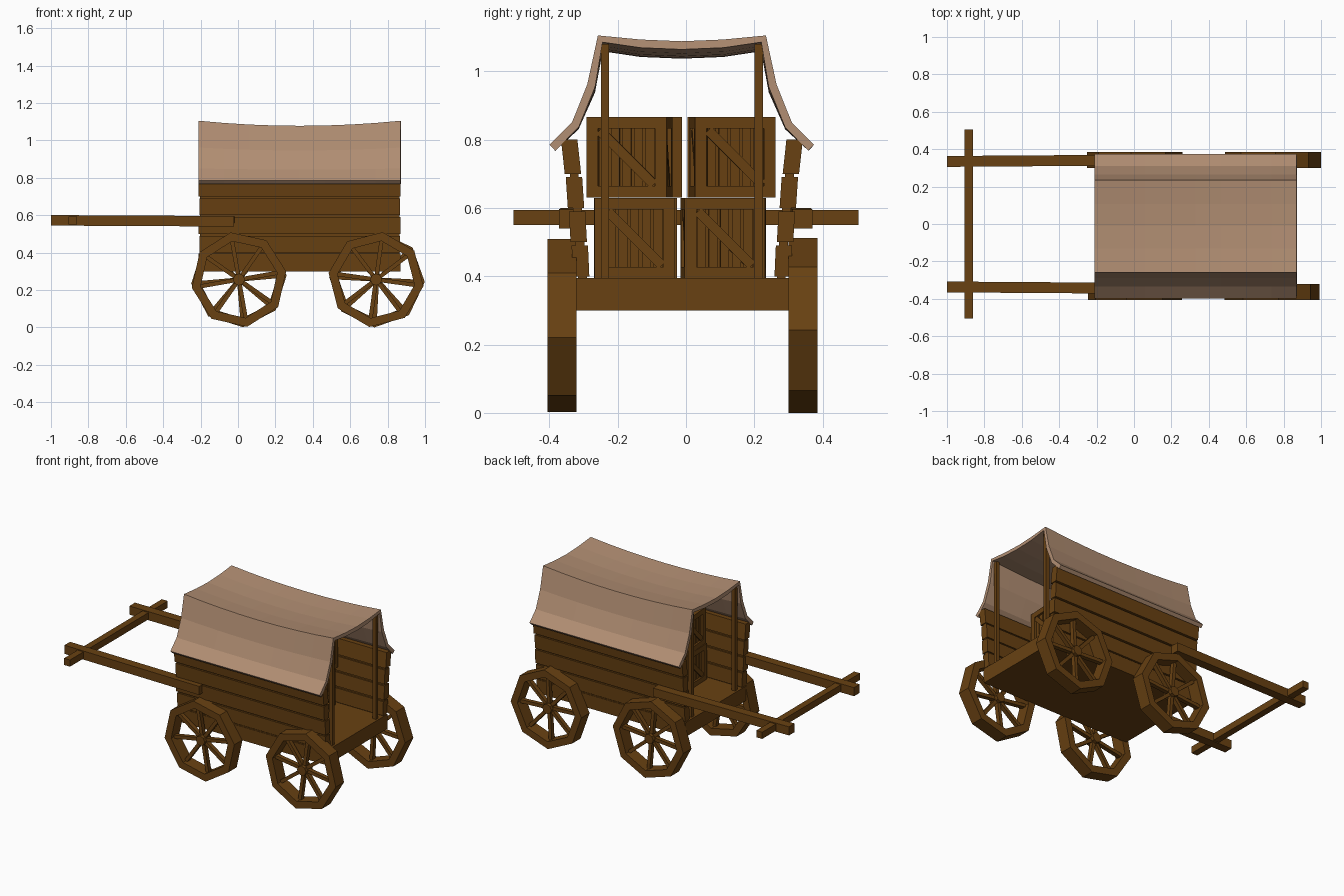
import bpy, bmesh, math
from mathutils import Matrix, Vector

if "Cube" in bpy.data.objects:
    bpy.data.objects.remove(bpy.data.objects["Cube"])


def material(name, rgb):
    m = bpy.data.materials.new(name)
    m.diffuse_color = (*rgb, 1)
    m.use_nodes = True
    m.node_tree.nodes["Principled BSDF"].inputs["Base Color"].default_value = m.diffuse_color
    return m


WOOD = material("brown wood", (0.140, 0.053, 0.006))
CLOTH = material("tan canvas", (0.440, 0.270, 0.170))
CY = -0.012                 # centre line of the cart body
X0, X1 = -0.21, 0.87        # body ends


def finish(bm, name, mat=WOOD, recalc=True):
    if recalc:
        bmesh.ops.recalc_face_normals(bm, faces=bm.faces)
    me = bpy.data.meshes.new(name)
    bm.to_mesh(me)
    bm.free()
    me.materials.append(mat)
    ob = bpy.data.objects.new(name, me)
    bpy.context.collection.objects.link(ob)
    return ob


def add_box(bm, lo, hi, m=Matrix()):
    lo, hi = Vector(lo), Vector(hi)
    t = m @ Matrix.Translation((lo + hi) / 2) @ Matrix.Diagonal((*(hi - lo), 1))
    bmesh.ops.create_cube(bm, size=1, matrix=t)


def box(name, lo, hi, m=Matrix()):
    bm = bmesh.new()
    add_box(bm, lo, hi, m)
    return finish(bm, name)


def add_bar(bm, section, xa, xb):
    """Extrude a y-z section along x."""
    a = [bm.verts.new((xa, y, z)) for y, z in section]
    b = [bm.verts.new((xb, y, z)) for y, z in section]
    n = len(section)
    bm.faces.new(a)
    bm.faces.new(b[::-1])
    for i in range(n):
        j = (i + 1) % n
        bm.faces.new((a[i], b[i], b[j], a[j]))


# Bed
box("bed", (X0, CY - 0.313, 0.30), (X1, CY + 0.313, 0.395))

# Curved plank walls: outer offset at each plank joint, from the bottom up
OUT = [0.310, 0.316, 0.323, 0.331, 0.340, 0.354]
for side, label in ((-1, "front"), (1, "back")):
    bm = bmesh.new()
    for i in range(5):
        za, zb = 0.30 + 0.1 * i, 0.40 + 0.1 * i
        oa, ob_ = OUT[i], OUT[i + 1]
        top = 0 if i == 4 else 0.010
        trim = 0.003 * (i % 2)
        sec = [(oa + 0.003, za), (ob_, zb - top), (ob_ - 0.048, zb - top), (oa - 0.045, za)]
        add_bar(bm, [(CY + side * y, z) for y, z in sec], X0 + trim, X1 - trim)
        # thin backing strip behind the joint
        if i < 4:
            sec = [(ob_ - 0.012, zb - 0.02), (ob_ - 0.012, zb + 0.01),
                   (ob_ - 0.038, zb + 0.01), (ob_ - 0.038, zb - 0.02)]
            add_bar(bm, [(CY + side * y, z) for y, z in sec], X0 + 0.006, X1 - 0.006)
    finish(bm, label + "_plank_wall")

# Roof posts
for xn, x in (("left", -0.185), ("right", 0.845)):
    for yn, y in (("front", CY - 0.225), ("back", CY + 0.225)):
        box(f"{xn}_{yn}_post", (x - 0.012, y - 0.012, 0.39), (x + 0.012, y + 0.012, 1.08))

# Sagging canvas roof
half = [(0.387, 0.785), (0.322, 0.85), (0.277, 0.962), (0.246, 1.105), (0.12, 1.093)]
profile = [(-y, z) for y, z in half] + [(0, 1.088)] + [(y, z) for y, z in half[::-1]]
bm = bmesh.new()
rows = []
for i in range(9):
    t = i / 4 - 1
    row = []
    for y, z in profile:
        drop = 0.027 * (1 - t * t) * max(0, min(1, (z - 0.785) / 0.3))
        row.append(bm.verts.new((X0 + (X1 - X0) * i / 8, CY + y, z - drop)))
    rows.append(row)
for a, b in zip(rows, rows[1:]):
    for j in range(len(profile) - 1):
        bm.faces.new((a[j], b[j], b[j + 1], a[j + 1]))
roof = finish(bm, "canvas_roof", CLOTH, recalc=False)
mod = roof.modifiers.new("thickness", 'SOLIDIFY')
mod.thickness = 0.024
mod.offset = -1


# Eight-sided wheels
def wheel(name, x, y, turn, z=0.256, r=0.256, inner=0.208, w=0.0425):
    bm = bmesh.new()
    rings = []
    for k in range(8):
        a = math.radians(turn + 45 * k)
        c, s = math.cos(a), math.sin(a)
        rings.append([bm.verts.new((x + q * c, y + d, z + q * s))
                      for q, d in ((r, -w), (r, w), (inner, w), (inner, -w))])
        m = Matrix.Translation((x, y, z)) @ Matrix.Rotation(-a, 4, 'Y')
        add_box(bm, (0.015, -0.014, -0.011), (inner + 0.01, 0.014, 0.011), m)
    for k in range(8):
        p, q = rings[k], rings[(k + 1) % 8]
        for i in range(4):
            j = (i + 1) % 4
            bm.faces.new((p[i], p[j], q[j], q[i]))
    hub = Matrix.Translation((x, y, z)) @ Matrix.Rotation(math.pi / 2, 4, 'X')
    bmesh.ops.create_cone(bm, cap_ends=True, segments=8, radius1=0.032, radius2=0.032,
                          depth=0.07, matrix=hub)
    finish(bm, name)


wheel("left_front_wheel", 0.005, CY - 0.351, 10)
wheel("right_front_wheel", 0.738, CY - 0.351, -8)
wheel("left_back_wheel", 0.005, CY + 0.355, 5)
wheel("right_back_wheel", 0.743, CY + 0.355, -3)

# Pulling shafts and crossbar
for name, y, tilt in (("front_shaft", -0.340, 0.4), ("back_shaft", 0.338, -0.4)):
    m = (Matrix.Translation((-0.51, y, 0.570)) @ Matrix.Rotation(math.radians(-tilt), 4, 'Z')
         @ Matrix.Rotation(math.radians(0.3), 4, 'Y'))
    box(name, (-0.49, -0.029, -0.028), (0.49, 0.029, 0.028), m)
box("crossbar", (-0.905, -0.505, 0.550), (-0.862, 0.505, 0.594))


# Slatted crates with edge beams and a diagonal brace on each side
def crate(name, x, y, z, yaw, s=0.118, b=0.034):
    bm = bmesh.new()
    base = Matrix.Translation((x, y, z + s)) @ Matrix.Rotation(math.radians(yaw), 4, 'Z')
    c = s - 0.022
    add_box(bm, (-c, -c, -c), (c, c, c), base)
    for k in range(4):
        m = base @ Matrix.Rotation(k * math.pi / 2, 4, 'Z')
        add_box(bm, (s - b, s - b, -s), (s, s, s), m)                  # corner beam
        for lo in (-s, s - b):
            add_box(bm, (s - b, b - s, lo), (s, s - b, lo + b), m)     # rails
        for i in range(5):                                             # slats
            yc = (i - 2) * 0.034
            add_box(bm, (c - 0.01, yc - 0.013, -c), (s - 0.012, yc + 0.013, c), m)
        d = m @ Matrix.Rotation(math.radians(45), 4, 'X')
        add_box(bm, (c, -0.014, -0.112), (s - 0.004, 0.014, 0.112), d)  # brace
    for i in range(5):                                                 # lid slats
        yc = (i - 2) * 0.034
        add_box(bm, (-c, yc - 0.013, c - 0.01), (c, yc + 0.013, s - 0.012), base)
    finish(bm, name)


crates = [(0.43, -0.150, 0.393, 0), (0.43, 0.108, 0.393, 3),
          (0.43, -0.166, 0.630, -4), (0.43, 0.136, 0.630, 4),
          (0.15, -0.148, 0.393, 2), (0.15, 0.112, 0.393, -2),
          (0.15, -0.140, 0.630, 5), (0.15, 0.128, 0.630, -3)]
for i, args in enumerate(crates):
    crate(f"crate_{i + 1}", *args)
